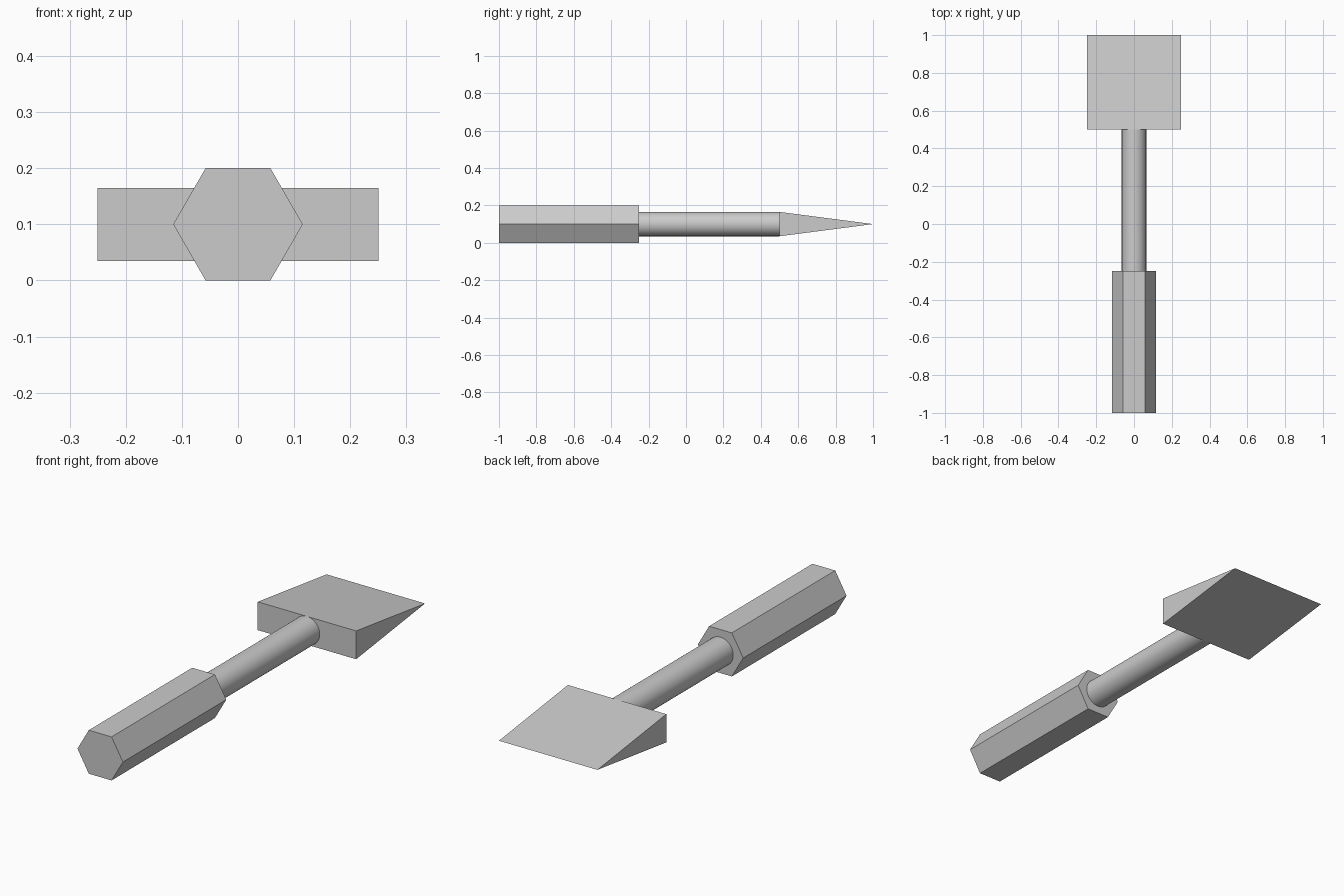
import bpy
import math
from mathutils import Matrix

cube = bpy.data.objects.get("Cube")
if cube:
    bpy.data.objects.remove(cube, do_unlink=True)

MID_Z = 0.1          # height of the tool's axis
SHAFT_RADIUS = 0.065

grey = bpy.data.materials.new("plain grey")
grey.use_nodes = True
colour = (0.6, 0.6, 0.6, 1)
grey.diffuse_color = colour
grey.node_tree.nodes["Principled BSDF"].inputs["Base Color"].default_value = colour


def rod(name, sides, radius, y0, y1):
    """Prism along y with a corner pointing to +x."""
    bpy.ops.mesh.primitive_cylinder_add(vertices=sides, radius=radius, depth=y1 - y0)
    ob = bpy.context.object
    ob.name = name
    turn = Matrix.Rotation(math.pi / 2, 4, "X") @ Matrix.Rotation(math.pi / 2, 4, "Z")
    ob.data.transform(turn)
    ob.location = (0, (y0 + y1) / 2, MID_Z)
    ob.data.materials.append(grey)
    return ob


# Hexagonal handle, flat on its underside
rod("handle", 6, 0.1 / math.cos(math.pi / 6), -1, -0.25)

# Round shaft
shaft = rod("shaft", 48, SHAFT_RADIUS, -0.25, 0.5)
bpy.ops.object.shade_smooth_by_angle(angle=math.radians(30))

# Wedge blade: side profile in (y, z), swept across x
profile = [(0.5, MID_Z - SHAFT_RADIUS), (1, MID_Z), (0.5, MID_Z + SHAFT_RADIUS)]
verts = [(x, y, z) for x in (-0.25, 0.25) for y, z in profile]
faces = [(2, 1, 0), (3, 4, 5)]
faces += [(i, (i + 1) % 3, (i + 1) % 3 + 3, i + 3) for i in range(3)]
mesh = bpy.data.meshes.new("blade")
mesh.from_pydata(verts, [], faces)
mesh.materials.append(grey)
blade = bpy.data.objects.new("blade", mesh)
bpy.context.collection.objects.link(blade)
